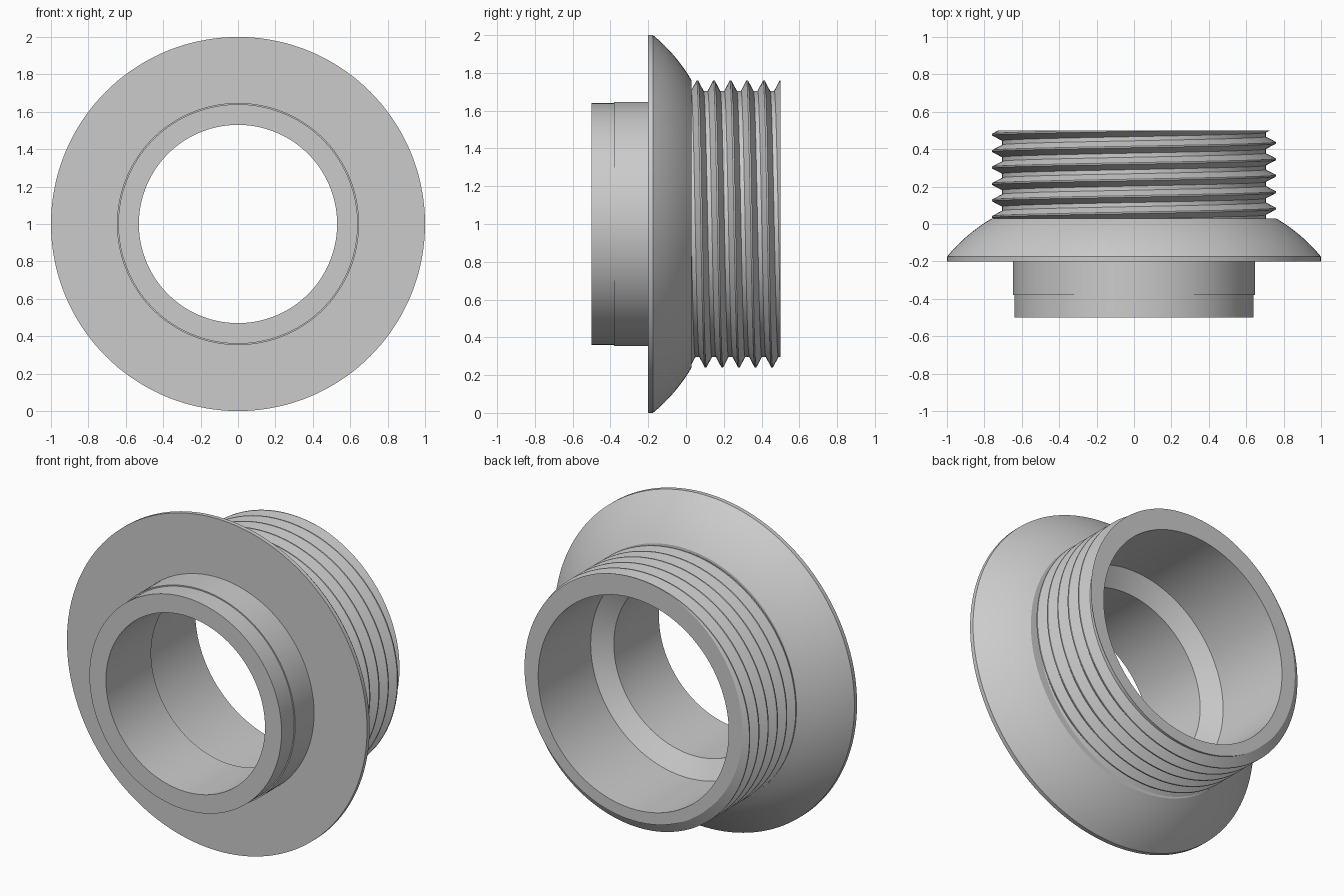
import bpy, bmesh, math

cube = bpy.data.objects.get("Cube")
if cube:
    bpy.data.objects.remove(cube, do_unlink=True)

GREY = (0.6, 0.6, 0.6, 1.0)
mat = bpy.data.materials.new("light grey")
mat.use_nodes = True
mat.diffuse_color = GREY
mat.node_tree.nodes["Principled BSDF"].inputs["Base Color"].default_value = GREY

SEGMENTS = 144
BORE = 0.635            # wide bore radius at the back
START, END = 0.03, 0.5  # threaded length along y
PITCH = 0.088
CREST, ROOT = 0.76, 0.705
CREST_HALF, ROOT_HALF = 0.004, 0.033


def sweep(name, profile):
    """Sweep profile(turn) -> [(radius, y)] once around the y axis."""
    bm = bmesh.new()
    columns = []
    for i in range(SEGMENTS + 1):
        turn = i / SEGMENTS
        a = math.tau * turn
        columns.append([bm.verts.new((r * math.sin(a), y, 1 + r * math.cos(a)))
                        for r, y in profile(turn)])
    for a, b in zip(columns, columns[1:]):
        for j in range(len(a) - 1):
            bm.faces.new((a[j], b[j], b[j + 1], a[j + 1]))
    bmesh.ops.remove_doubles(bm, verts=bm.verts[:], dist=1e-5)
    mesh = bpy.data.meshes.new(name)
    bm.to_mesh(mesh)
    bm.free()
    mesh.materials.append(mat)
    obj = bpy.data.objects.new(name, mesh)
    bpy.context.collection.objects.link(obj)
    bpy.ops.object.select_all(action="DESELECT")
    obj.select_set(True)
    bpy.context.view_layer.objects.active = obj
    bpy.ops.object.shade_smooth_by_angle(angle=math.radians(25))
    return obj


# Body: stepped bore, front spigot and curved flange
def body_profile(turn):
    points = [(BORE, END), (BORE, 0), (0.53, -0.07), (0.53, -0.5),
              (0.64, -0.5), (0.64, -0.38), (0.647, -0.38), (0.647, -0.2),
              (1, -0.2)]
    for i in range(9):
        t = i / 8
        bulge = 0.04 * t * (1 - t)
        points.append((1 - 0.24 * t + bulge, -0.175 + 0.205 * t + bulge))
    return points + [(ROOT - 0.01, START)]


# Screw thread: helical ridges trimmed flat at both ends, plus the back rim
def thread_profile(turn):
    first = 0.06 + PITCH * turn
    points = []
    for k in range(-2, 7):
        for offset in (-ROOT_HALF, -CREST_HALF, CREST_HALF, ROOT_HALF):
            y = min(max(first + k * PITCH + offset, START), END)
            phase = (y - first + PITCH / 2) % PITCH - PITCH / 2
            slope = (ROOT_HALF - abs(phase)) / (ROOT_HALF - CREST_HALF)
            points.append((ROOT + (CREST - ROOT) * min(max(slope, 0), 1), y))
    return points + [(BORE, END)]


sweep("flanged_body", body_profile)
sweep("screw_thread", thread_profile)
